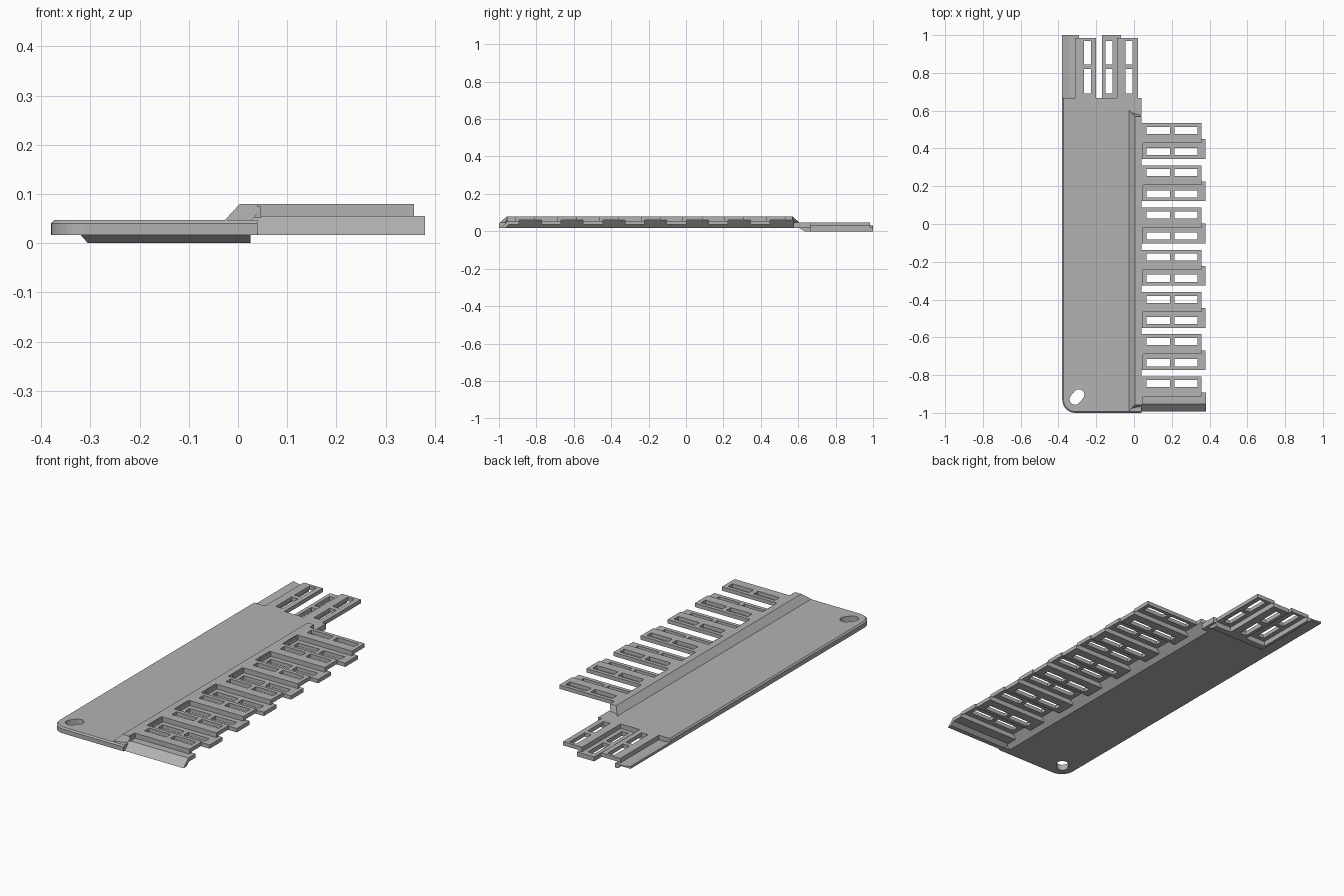
import bpy, bmesh, math
from mathutils import Vector

cube = bpy.data.objects.get("Cube")
if cube:
    bpy.data.objects.remove(cube)

grey = bpy.data.materials.new("mid grey")
grey.use_nodes = True
grey.diffuse_color = (0.45, 0.45, 0.45, 1)
grey.node_tree.nodes["Principled BSDF"].inputs["Base Color"].default_value = grey.diffuse_color


def finish(name, bm):
    bmesh.ops.recalc_face_normals(bm, faces=bm.faces)
    mesh = bpy.data.meshes.new(name)
    bm.to_mesh(mesh)
    bm.free()
    mesh.materials.append(grey)
    obj = bpy.data.objects.new(name, mesh)
    bpy.context.collection.objects.link(obj)
    return obj


def prism(points, step):
    """Extrude a flat outline along a vector."""
    bm = bmesh.new()
    face = bm.faces.new([bm.verts.new(p) for p in points])
    grown = bmesh.ops.extrude_face_region(bm, geom=[face])
    moved = [v for v in grown["geom"] if isinstance(v, bmesh.types.BMVert)]
    bmesh.ops.translate(bm, verts=moved, vec=step)
    # extruding a lone face leaves the first one in place as the cap
    bmesh.ops.recalc_face_normals(bm, faces=bm.faces)
    return bm


def panel(name, x, y, z, slots_x=(), slots_y=()):
    """Flat bar with a window wherever an x slot crosses a y slot."""
    xs = sorted([*x, *(v for s in slots_x for v in s)])
    ys = sorted([*y, *(v for s in slots_y for v in s)])
    bm = bmesh.new()
    grid = [[bm.verts.new((u, v, z[0])) for v in ys] for u in xs]
    for i in range(len(xs) - 1):
        for j in range(len(ys) - 1):
            if i % 2 and j % 2:
                continue
            bm.faces.new((grid[i][j], grid[i + 1][j], grid[i + 1][j + 1], grid[i][j + 1]))
    grown = bmesh.ops.extrude_face_region(bm, geom=bm.faces[:])
    moved = [v for v in grown["geom"] if isinstance(v, bmesh.types.BMVert)]
    bmesh.ops.translate(bm, verts=moved, vec=(0, 0, z[1] - z[0]))
    return finish(name, bm)


def box(name, x, y, z):
    return panel(name, x, y, z)


# Main plate with one rounded corner and an open strip below the ridge
BOTTOM, TOP = 0.017, 0.047
radius = 0.07
outline = [(-0.38, 0.667), (0.04, 0.667), (0.04, 0.575), (0, 0.575),
           (0, -0.965), (0.04, -0.965), (0.04, -1)]
for i in range(9):
    a = math.radians(270 - 90 * i / 8)
    outline.append((-0.38 + radius + radius * math.cos(a), -1 + radius + radius * math.sin(a)))
bm = prism([(x, y, BOTTOM) for x, y in outline], (0, 0, TOP - BOTTOM))
rim = []
for e in bm.edges:
    mid = (e.verts[0].co + e.verts[1].co) / 2
    level = min(v.co.z for v in e.verts) > TOP - 0.001
    if level and (mid.x < -0.375 or mid.y < -0.99 or (mid.x < -0.31 and mid.y < -0.93)):
        rim.append(e)
bmesh.ops.bevel(bm, geom=rim, offset=0.007, segments=1, affect='EDGES')
plate = finish("main_plate", bm)

# Slanted oblong hole through the rounded corner
along = Vector((math.cos(math.radians(50)), math.sin(math.radians(50)), 0))
across = Vector((-along.y, along.x, 0))
centre = Vector((-0.302, -0.916, -0.05))
oblong = []
for i in range(18):
    side = 1 if i < 9 else -1
    a = math.radians(-90 + 180 * (i % 9) / 8)
    oblong.append(centre + side * (along * (0.016 + 0.029 * math.cos(a)) + across * 0.029 * math.sin(a)))
cutter = finish("hole_cutter", prism(oblong, (0, 0, 0.2)))
cutter.hide_render = True
cut = plate.modifiers.new("hole", 'BOOLEAN')
cut.operation = 'DIFFERENCE'
cut.solver = 'EXACT'
cut.object = cutter
bpy.context.view_layer.objects.active = plate
bpy.ops.object.modifier_apply(modifier=cut.name)
bpy.data.objects.remove(cutter)

# Raised ridge, hollow below, with sloping ends
profile = [(-0.027, TOP), (0.004, 0.08), (0.04, 0.08), (0.04, 0.06), (0, BOTTOM), (-0.027, BOTTOM)]
bm = prism([(x, -0.995, z) for x, z in profile], (0, 1.6, 0))
for v in bm.verts:
    if v.co.z > 0.05:
        v.co.y += 0.038 if v.co.y < 0 else -0.035
finish("ridge", bm)

# Side fingers: pairs of a high and a low slotted bar, joined by a web
slots = ((0.066, 0.19), (0.214, 0.336))
for k in range(7):
    y = 0.534 - 0.2235 * k
    box(f"finger_web_{k}", (0.035, 0.358), (y - 0.105, y - 0.085), (0.04, 0.075))
    panel(f"high_finger_{k}", (0.03, 0.358), (y - 0.105, y), (0.06, 0.08),
          slots, [(y - 0.057, y - 0.02)])
    box(f"finger_root_{k}", (0.032, 0.047), (max(y - 0.19, -0.955), y - 0.085), (0.04, 0.075))
    if k < 6:
        panel(f"low_finger_{k}", (0.025, 0.378), (y - 0.19, y - 0.085), (0.035, 0.055),
              slots, [(y - 0.17, y - 0.132)])

# Front strip, bent down to the underside of the plate
bent = [(-0.892, 0.055), (-0.952, 0.055), (-0.992, BOTTOM), (-0.968, BOTTOM),
        (-0.948, 0.035), (-0.892, 0.035)]
finish("front_strip", prism([(0.025, y, z) for y, z in bent], (0.355, 0, 0)))

# Back tabs: the same joint turned a quarter
slots = ((0.69, 0.82), (0.845, 0.97))
for n, x in enumerate((-0.31, -0.09)):
    panel(f"high_tab_{n}", (x, x + 0.11), (0.65, 0.985), (0.027, TOP),
          [(x + 0.045, x + 0.083)], slots)
    box(f"tab_web_{n}", (x, x + 0.02), (0.65, 0.985), (0.008, 0.04))
panel("low_tab", (-0.17, -0.07), (0.65, 1), (0, 0.023), [(-0.15, -0.113)], slots)

# Bent outer tab, level with the plate underside at its outer edge
bent = [(-0.38, 0.03), (-0.345, 0.023), (-0.29, 0.023), (-0.29, 0), (-0.305, 0),
        (-0.32, BOTTOM), (-0.38, BOTTOM)]
finish("outer_tab", prism([(x, 0.66, z) for x, z in bent], (0, 0.34, 0)))

# Lowered block that carries the back tabs
bm = prism([(-0.305, y, z) for y, z in
            ((0.605, 0.03), (0.667, 0.03), (0.667, 0), (0.635, 0), (0.605, BOTTOM))], (0.33, 0, 0))
for v in bm.verts:
    if v.co.x < -0.3 and v.co.z > 0.01:
        v.co.x = -0.32
finish("tab_base", bm)
